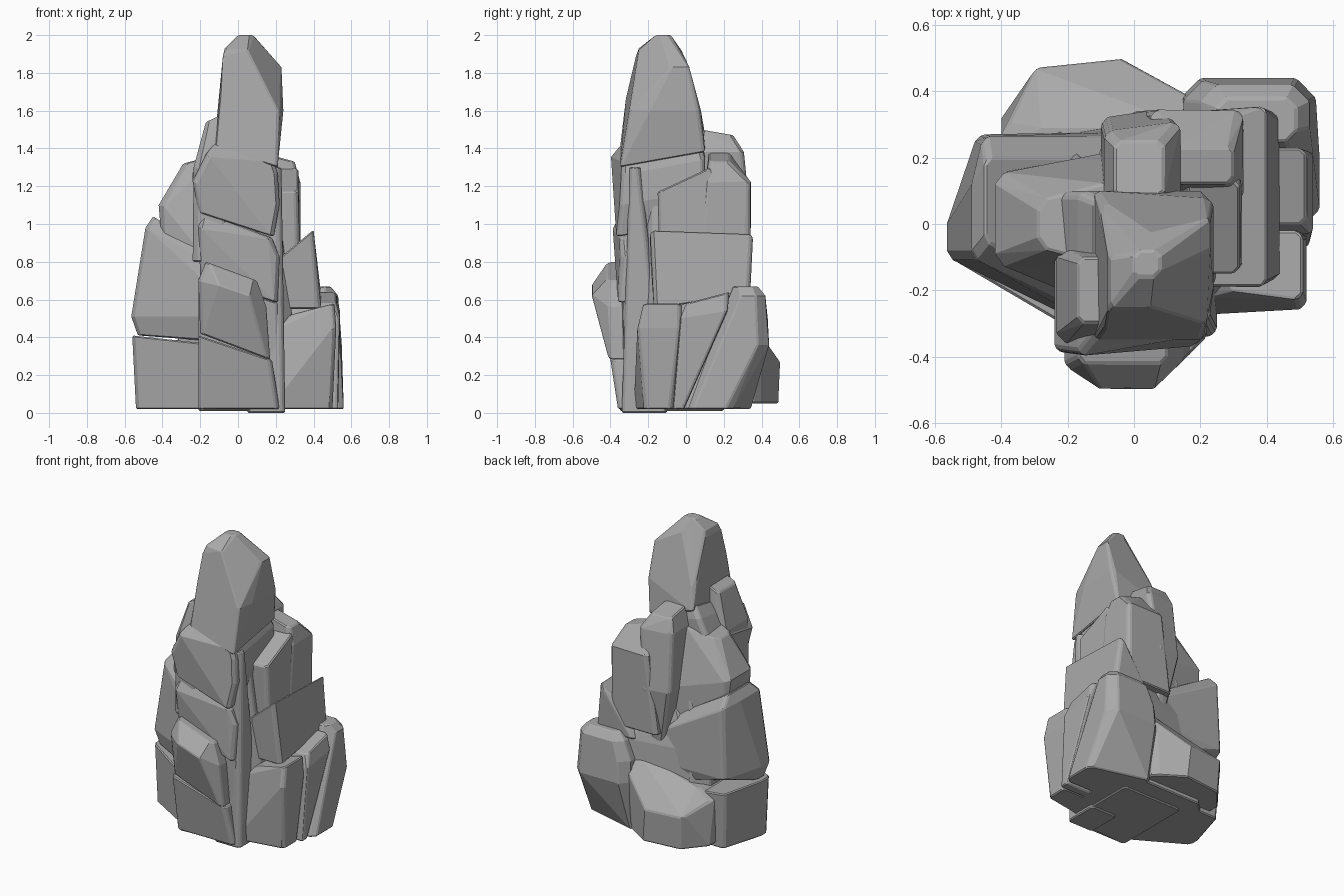
import bpy
import bmesh
from math import radians
from mathutils import Vector

default_cube = bpy.data.objects.get("Cube")
if default_cube:
    bpy.data.objects.remove(default_cube, do_unlink=True)

stone = bpy.data.materials.new("Grey stone")
stone.use_nodes = True
stone.diffuse_color = (.4, .4, .4, 1)
stone.node_tree.nodes["Principled BSDF"].inputs["Base Color"].default_value = stone.diffuse_color


def pair(value):
    """A single number stands for both ends of an edge."""
    return value if isinstance(value, tuple) else (value, value)


def tier(z, x, front, back, cut=.02, tip=0):
    """Cross-section with four cut corners; pairs run from -x to +x, tip lifts the back."""
    low, high = pair(z)
    front, back = pair(front), pair(back)
    corners = [Vector((x[0], front[0], low)), Vector((x[1], front[1], high)),
               Vector((x[1], back[1], high + tip)), Vector((x[0], back[0], low + tip))]
    ring = []
    for i, corner in enumerate(corners):
        for neighbour in (corners[i - 1], corners[(i + 1) % len(corners)]):
            step = neighbour - corner
            ring.append(corner + step * min(cut / max(step.length, .001), .45))
    return ring


def rock(name, *tiers, bevel=.007):
    """Faceted boulder wrapped around its cross-sections."""
    bm = bmesh.new()
    for ring in tiers:
        for point in ring:
            bm.verts.new(point)
    hull = bmesh.ops.convex_hull(bm, input=bm.verts)
    spare = {v for v in hull["geom_interior"] + hull["geom_unused"] if isinstance(v, bmesh.types.BMVert)}
    bmesh.ops.delete(bm, geom=list(spare), context="VERTS")
    bmesh.ops.dissolve_limit(bm, angle_limit=radians(6), verts=bm.verts, edges=bm.edges)
    bmesh.ops.recalc_face_normals(bm, faces=bm.faces)
    mesh = bpy.data.meshes.new(name)
    bm.to_mesh(mesh)
    bm.free()
    mesh.materials.append(stone)
    obj = bpy.data.objects.new(name, mesh)
    bpy.context.collection.objects.link(obj)
    edge = obj.modifiers.new("Chipped edges", "BEVEL")
    edge.width = bevel
    edge.segments = 1
    edge.limit_method = "ANGLE"
    edge.angle_limit = radians(40)
    return obj


# Central spire, split by sloping strata
rock("spire_peak",
     tier(z=(1.4, 1.3), x=(-.12, .21), front=-.35, back=.1, cut=.01, tip=.08),
     tier(z=(1.66, 1.6), x=(-.1, .22), front=(-.32, -.3), back=(.04, .08), cut=.01),
     tier(z=1.6, x=(-.1, .24), front=(-.3, -.2), back=.07, cut=.01),
     tier(z=(1.89, 1.83), x=(-.08, .23), front=(-.27, -.08), back=(-.08, .02), cut=.01),
     tier(z=(1.93, 1.92), x=(-.07, .06), front=-.25, back=(-.1, -.02), cut=.01),
     tier(z=2, x=(0, .08), front=-.16, back=-.08, cut=.02))
rock("spire_upper_stratum",
     tier(z=(1.06, .93), x=(-.21, .19), front=-.37, back=.1, tip=.08),
     tier(z=(1.22, 1.1), x=(-.24, .22), front=(-.39, -.35), back=.1, tip=.08),
     tier(z=(1.36, 1.26), x=(-.17, .21), front=(-.4, -.34), back=.1, tip=.08),
     tier(z=(1.43, 1.33), x=(-.12, .19), front=-.34, back=.08, tip=.08))
rock("spire_middle_stratum",
     tier(z=(.72, .58), x=(-.2, .21), front=-.36, back=.15, tip=.06),
     tier(z=(.98, .82), x=(-.21, .22), front=(-.39, -.34), back=.15, tip=.08),
     tier(z=(1.06, .92), x=(-.19, .18), front=-.35, back=.13, tip=.08))
rock("spire_foot",
     tier(z=.01, x=(-.21, .24), front=(-.35, -.32), back=.2),
     tier(z=(.72, .58), x=(-.21, .22), front=(-.38, -.33), back=.2))
rock("spire_side_rib",
     tier(z=0, x=(.05, .25), front=-.34, back=-.1, cut=.02),
     tier(z=.8, x=(.1, .245), front=-.3, back=-.18, cut=.02),
     tier(z=1.3, x=(.1, .23), front=-.3, back=-.24, cut=.02))

# Leaning slabs against the front
rock("front_slab",
     tier(z=(.42, .28), x=(-.2, .17), front=-.41, back=-.3, cut=.02),
     tier(z=(.7, .56), x=(-.21, .15), front=(-.44, -.43), back=-.3, cut=.02),
     tier(z=(.68, .62), x=(-.11, .07), front=-.5, back=-.3, cut=.01),
     tier(z=(.8, .7), x=(-.17, .1), front=-.42, back=-.33))
rock("front_slab_foot",
     tier(z=.02, x=(-.21, .22), front=-.36, back=-.2, cut=.02),
     tier(z=(.41, .28), x=(-.21, .18), front=(-.42, -.4), back=-.2, cut=.02))

# Right flank boulders, narrowing towards the back
rock("right_flank_foot",
     tier(z=.02, x=(-.54, -.1), front=(-.1, -.36), back=(-.02, .25)),
     tier(z=.02, x=(-.46, -.1), front=-.1, back=.25),
     tier(z=(.41, .36), x=(-.56, -.1), front=(-.1, -.37), back=(0, .27)),
     tier(z=(.4, .36), x=(-.48, -.1), front=-.1, back=.27))
rock("right_flank_boulder",
     tier(z=(.41, .37), x=(-.53, 0), front=(-.09, -.34), back=(0, .25)),
     tier(z=.51, x=(-.565, .05), front=(-.1, -.4), back=(.02, .28)),
     tier(z=.5, x=(-.48, .05), front=-.1, back=(.27, .28)),
     tier(z=(.98, .68), x=(-.49, .05), front=(-.1, -.36), back=(.14, .27)),
     tier(z=(.97, .68), x=(-.46, .05), front=-.1, back=.265),
     tier(z=(1.04, .76), x=(-.45, .02), front=(-.05, -.3), back=.2))
rock("right_shoulder",
     tier(z=(.86, .68), x=(-.4, -.05), front=(-.12, -.27), back=(.16, .22)),
     tier(z=(1.1, 1), x=(-.42, -.06), front=(-.12, -.22), back=(.15, .22), cut=.03),
     tier(z=(1.32, 1.38), x=(-.29, -.06), front=(-.07, -.13), back=(.07, .13), cut=.03))
rock("right_spire_rib",
     tier(z=.8, x=(-.24, -.05), front=-.36, back=0, cut=.03),
     tier(z=1.3, x=(-.235, -.05), front=-.36, back=-.07, cut=.03),
     tier(z=(1.54, 1.59), x=(-.17, -.06), front=-.3, back=-.1, cut=.02))

# Left flank boulders, the back one split by a diagonal crack
rock("left_front_foot",
     tier(z=.02, x=(.15, .5), front=(-.28, -.22), back=-.07),
     tier(z=.45, x=(.2, .52), front=(-.22, -.26), back=-.02),
     tier(z=(.52, .58), x=(.28, .51), front=(-.2, -.23), back=-.02))
rock("left_crack_wedge",
     tier(z=.02, x=(.15, .53), front=-.07, back=-.01, cut=.01),
     tier(z=.5, x=(.15, .54), front=-.03, back=.22, cut=.01, tip=.04),
     tier(z=.58, x=(.16, .52), front=0, back=.23, cut=.02, tip=.06))
rock("left_back_foot",
     tier(z=.02, x=(.15, .56), front=.01, back=(.35, .24), cut=.03),
     tier(z=.36, x=(.14, .55), front=.14, back=.44, cut=.06),
     tier(z=.5, x=(.15, .54), front=.22, back=.435, cut=.06),
     tier(z=.62, x=(.2, .53), front=.24, back=.42, cut=.05),
     tier(z=.67, x=(.25, .49), front=.25, back=.38, cut=.03))
rock("left_middle_slab",
     tier(z=.55, x=(.15, .44), front=-.17, back=.34, cut=.02, tip=.08),
     tier(z=(.82, .97), x=(.22, .4), front=-.19, back=(.3, .36), cut=.02, tip=-.02))
rock("left_upper_slab",
     tier(z=.75, x=(.1, .33), front=-.14, back=.32, cut=.02),
     tier(z=1.17, x=(.16, .32), front=-.15, back=.13, cut=.02, tip=.13),
     tier(z=1.02, x=(.2, .33), front=.1, back=.34, cut=.02))

# Back boulders
rock("back_upper_boulder",
     tier(z=.7, x=(-.02, .33), front=.05, back=.34),
     tier(z=1.22, x=(.05, .33), front=.1, back=.345, cut=.02),
     tier(z=(1.38, 1.33), x=(.12, .3), front=.12, back=.23, cut=.02))
rock("back_pinnacle",
     tier(z=.58, x=(-.02, .06), front=0, back=.28),
     tier(z=1, x=(-.1, .1), front=0, back=(.32, .35)),
     tier(z=1.38, x=(-.09, .14), front=.05, back=(.28, .31)),
     tier(z=1.5, x=(-.06, .09), front=.08, back=.25, tip=-.03))
rock("back_middle_boulder",
     tier(z=.3, x=(-.3, .25), front=-.1, back=(.26, .36)),
     tier(z=.62, x=(-.2, .25), front=-.1, back=(.26, .34)),
     tier(z=.85, x=(-.1, .2), front=-.1, back=.22))
rock("back_foot",
     tier(z=.05, x=(-.4, .16), front=0, back=(.36, .4), cut=.04),
     tier(z=.05, x=(-.3, 0), front=0, back=(.46, .49), cut=.02),
     tier(z=.27, x=(-.31, -.02), front=0, back=(.47, .5), cut=.02),
     tier(z=(.34, .42), x=(-.4, .18), front=0, back=(.3, .4), cut=.03),
     tier(z=(.4, .55), x=(-.3, .2), front=0, back=.29))

# Hidden heart that closes the gaps between boulders
rock("core",
     tier(z=.02, x=(-.35, .35), front=-.25, back=.32, cut=.1),
     tier(z=.6, x=(-.3, .28), front=-.2, back=.26, cut=.08),
     tier(z=1.2, x=(-.15, .2), front=-.2, back=.15))
